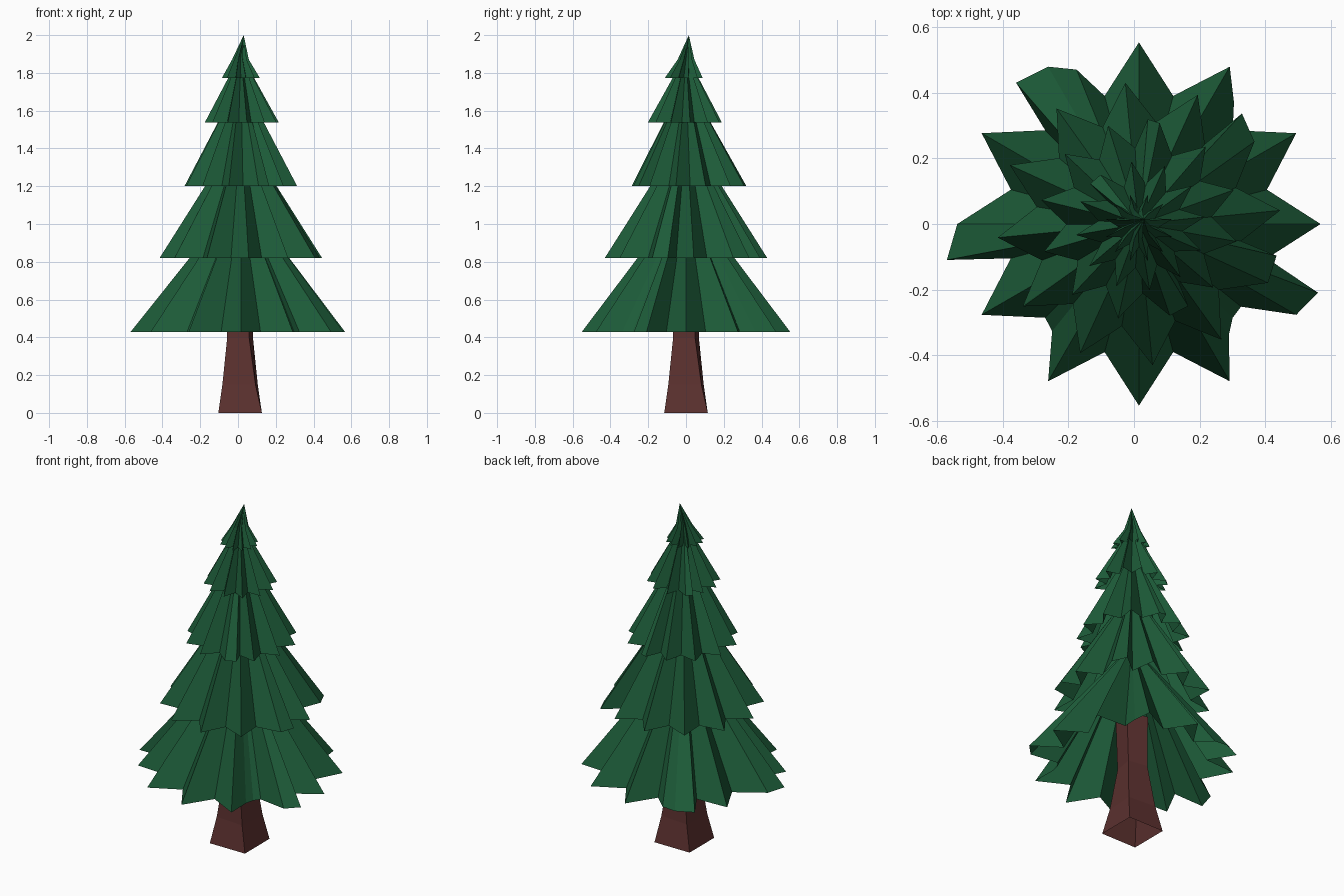
import bpy, bmesh
from math import sin, cos, radians

if "Cube" in bpy.data.objects:
    bpy.data.objects.remove(bpy.data.objects["Cube"])


def material(name, rgb):
    m = bpy.data.materials.new(name)
    m.diffuse_color = (*rgb, 1)
    m.use_nodes = True
    m.node_tree.nodes["Principled BSDF"].inputs["Base Color"].default_value = m.diffuse_color
    return m


green = material("needles", (0.012, 0.105, 0.04))
brown = material("bark", (0.105, 0.03, 0.028))


def ring(bm, polar, z, centre):
    return [bm.verts.new((centre[0] + r * cos(radians(a)),
                          centre[1] + r * sin(radians(a)), z)) for a, r in polar]


def bridge(bm, lower, upper):
    n = len(lower)
    for i in range(n):
        j = (i + 1) % n
        bm.faces.new((lower[i], lower[j], upper[j], upper[i]))


def finish(bm, name, mat):
    me = bpy.data.meshes.new(name)
    bm.to_mesh(me)
    bm.free()
    me.materials.append(mat)
    bpy.context.collection.objects.link(bpy.data.objects.new(name, me))


def tier(name, z, r, turn, centre, apex, extra=(), valley=0.73, collar=None):
    """Open star-shaped skirt: 12 branch tips, valleys between, odd extra points."""
    star = [(turn + 15 * i, r if i % 2 == 0 else r * valley) for i in range(24)]
    star = sorted([(a % 360, d) for a, d in star + list(extra)])
    bm = bmesh.new()
    rim = ring(bm, star, z, centre)
    if collar:
        top = ring(bm, [(a, collar[1] * d / r) for a, d in star], collar[0], (0.013, 0))
        bridge(bm, rim, top)
        rim = top
    tip = bm.verts.new(apex)
    for i in range(len(rim)):
        bm.faces.new((rim[i], rim[(i + 1) % len(rim)], tip))
    finish(bm, name, green)


# Foliage skirts, bottom to top
tier("foliage_tier_1", 0.427, 0.553, 0, (0.015, 0), (0.015, 0, 1.16),
     [(339, 0.584), (190.6, 0.595), (131, 0.57), (112, 0.507), (52, 0.47),
      (309, 0.435), (231, 0.42), (321, 0.4)])
tier("foliage_tier_2", 0.82, 0.432, 5.5, (0.015, 0), (0.015, 0, 1.5),
     [(47, 0.46), (215, 0.43), (347, 0.43)])
tier("foliage_tier_3", 1.202, 0.304, 18, (0.015, 0.01), (0.015, 0, 1.77),
     [(85, 0.31), (300, 0.3)])
tier("foliage_tier_4", 1.537, 0.198, 8, (0.02, -0.006), (0.015, 0, 1.9),
     [(140, 0.2)], valley=0.65)
tier("foliage_tier_5", 1.773, 0.104, 15, (0.015, -0.012), (0.03, 0.015, 2.0),
     valley=0.55, collar=(1.87, 0.046))

# Twisted four-sided trunk, open below, running up inside the lowest skirt
bm = bmesh.new()
rings = [ring(bm, [(45 + 90 * k - t, r) for k in range(4)], z, (x, 0))
         for z, r, t, x in ((0, 0.163, 0, 0.011), (0.15, 0.124, 4, 0.011),
                            (0.4, 0.083, 10, 0.011), (0.7, 0.09, 12, 0.015))]
for a, b in zip(rings, rings[1:]):
    bridge(bm, a, b)
finish(bm, "trunk", brown)
